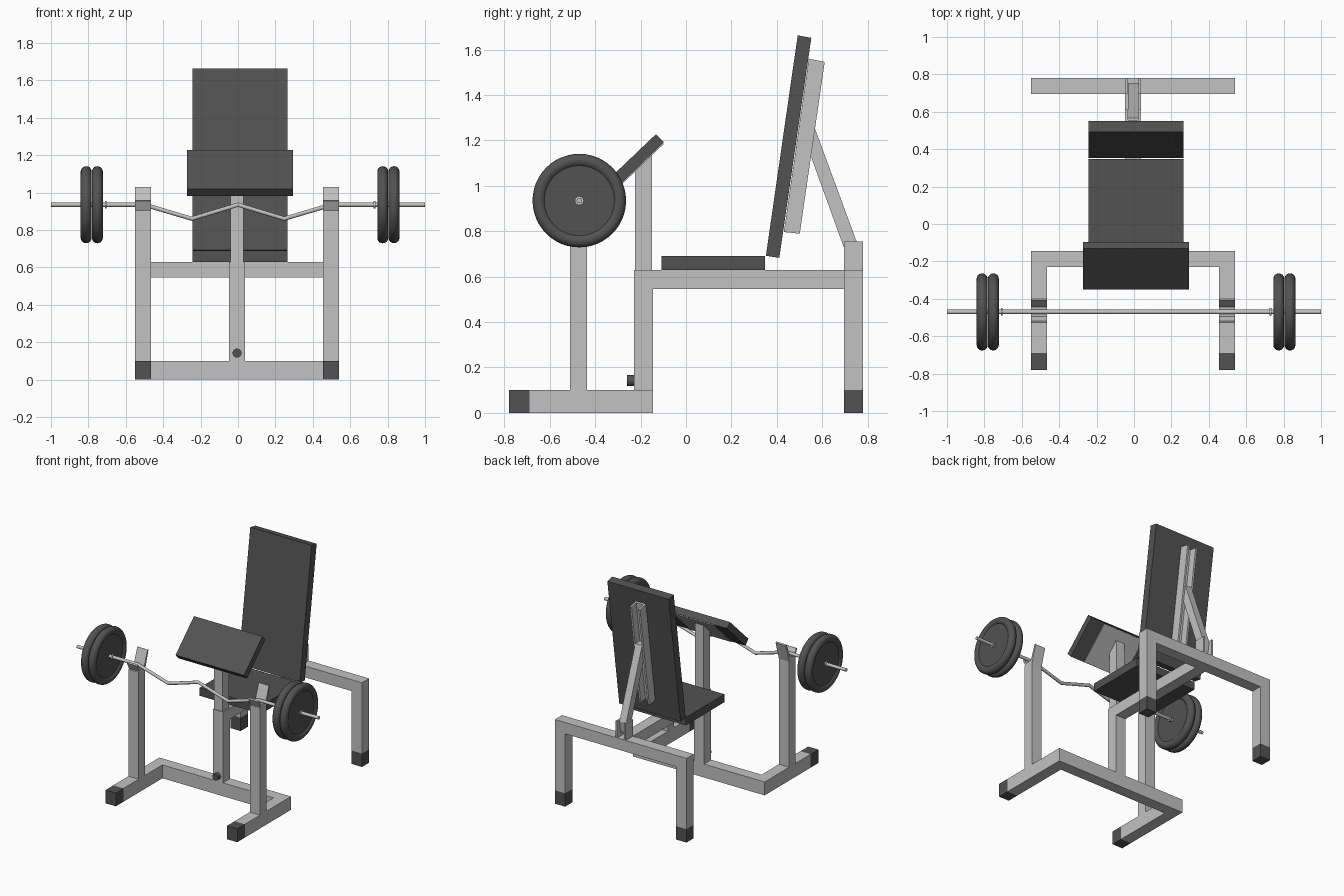
import bpy
import math
from mathutils import Vector

if "Cube" in bpy.data.objects:
    bpy.data.objects.remove(bpy.data.objects["Cube"], do_unlink=True)


def material(name, value):
    mat = bpy.data.materials.new(name)
    mat.use_nodes = True
    colour = (value, value, value, 1)
    mat.diffuse_color = colour
    mat.node_tree.nodes["Principled BSDF"].inputs["Base Color"].default_value = colour
    return mat


STEEL = material("light grey steel", 0.54)
DARK = material("dark grey padding", 0.085)


def add(name, verts, faces, mat):
    mesh = bpy.data.meshes.new(name)
    mesh.from_pydata(verts, [], faces)
    mesh.materials.append(mat)
    obj = bpy.data.objects.new(name, mesh)
    bpy.context.collection.objects.link(obj)
    return obj


def prism(name, profile, x0, x1, mat):
    """Extrude a side profile of (y, z) points from x0 to x1."""
    n = len(profile)
    area = sum(a[0] * b[1] - b[0] * a[1] for a, b in zip(profile, profile[1:] + profile[:1]))
    if area < 0:
        profile = profile[::-1]
    verts = [(x, y, z) for x in (x0, x1) for y, z in profile]
    faces = [tuple(reversed(range(n))), tuple(range(n, 2 * n))]
    faces += [(i, (i + 1) % n, n + (i + 1) % n, n + i) for i in range(n)]
    return add(name, verts, faces, mat)


def box(name, x, y, z, mat):
    return prism(name, [(y[0], z[0]), (y[1], z[0]), (y[1], z[1]), (y[0], z[1])], x[0], x[1], mat)


def lathe(name, profile, centre, mat, sides=48):
    """Spin a closed (x, radius) profile around the bar axis."""
    n = len(profile)
    verts = []
    for s in range(sides):
        a = 2 * math.pi * s / sides
        verts += [(centre[0] + x, centre[1] + r * math.cos(a), centre[2] + r * math.sin(a)) for x, r in profile]
    faces = [(s * n + i, s * n + i + 1, (s + 1) % sides * n + i + 1, (s + 1) % sides * n + i)
             for s in range(sides) for i in range(n - 1)]
    obj = add(name, verts, faces, mat)
    bpy.ops.object.select_all(action="DESELECT")
    obj.select_set(True)
    bpy.context.view_layer.objects.active = obj
    bpy.ops.object.shade_smooth_by_angle(angle=math.radians(40))
    return obj


# Frame measurements
MID = -0.005
OUT, INN, HALF = 0.545, 0.46, 0.042
FRONT_TUBE = (-0.23, -0.145)
REAR_TUBE = (0.695, 0.78)
RAIL_Z = (0.545, 0.63)
FOOT_Z = (0, 0.1)
CENTRE = (MID - HALF, MID + HALF)
PAD_X = (-0.243, 0.265)
BAR_Y, BAR_Z = -0.47, 0.935

# Feet, uprights, bar hooks and rear legs on both sides
for side, label in ((1, "left"), (-1, "right")):
    xs = sorted((MID + side * INN, MID + side * OUT))
    box(label + "_front_foot", xs, (-0.69, FRONT_TUBE[1]), FOOT_Z, STEEL)
    box(label + "_front_foot_cap", xs, (-0.78, -0.69), FOOT_Z, DARK)
    box(label + "_upright", xs, (-0.51, -0.435), (0.1, 0.9), STEEL)
    hook = [(-0.53, 0.955), (-0.505, 0.905), (-0.51, 0.89), (-0.435, 0.89), (-0.395, 1.025),
            (-0.405, 1.03), (-0.445, 0.922), (-0.495, 0.917), (-0.518, 0.96)]
    prism(label + "_bar_hook", hook, *xs, STEEL)
    box(label + "_rear_leg", xs, REAR_TUBE, (0.1, RAIL_Z[1]), STEEL)
    box(label + "_rear_leg_cap", xs, REAR_TUBE, FOOT_Z, DARK)

# Cross tubes, spine and centre post
inner = (MID - INN, MID + INN)
box("front_cross_tube", inner, FRONT_TUBE, FOOT_Z, STEEL)
box("rear_cross_tube", inner, REAR_TUBE, RAIL_Z, STEEL)
box("spine_tube", CENTRE, (FRONT_TUBE[1], REAR_TUBE[0]), RAIL_Z, STEEL)
box("centre_post", CENTRE, FRONT_TUBE, (0.1, RAIL_Z[1]), STEEL)
prism("arm_pad_post", [(-0.225, 0.63), (-0.15, 0.63), (-0.15, 1.143), (-0.225, 1.066)],
      MID - 0.035, MID + 0.035, STEEL)

# Height adjustment knob
bpy.ops.mesh.primitive_cylinder_add(vertices=16, radius=0.024, depth=0.03,
                                    location=(MID, -0.245, 0.142), rotation=(math.pi / 2, 0, 0))
knob = bpy.context.object
knob.name = "adjustment_knob"
knob.data.materials.append(DARK)
bpy.ops.object.shade_smooth_by_angle(angle=math.radians(40))

# Pads
box("seat_pad", PAD_X, (-0.107, 0.348), (0.63, 0.69), DARK)
prism("backrest_pad", [(0.352, 0.692), (0.411, 0.683), (0.552, 1.652), (0.492, 1.663)], *PAD_X, DARK)
prism("arm_pad", [(-0.315, 0.982), (-0.097, 1.193), (-0.132, 1.228), (-0.35, 1.02)], -0.272, 0.295, DARK)
prism("arm_pad_plate", [(-0.309, 0.981), (-0.098, 1.185), (-0.102, 1.189), (-0.313, 0.985)],
      -0.16, 0.18, STEEL)

# Backrest channel: two side plates and a floor against the pad
channel = [(0.431, 0.797), (0.501, 0.789), (0.611, 1.546), (0.541, 1.56)]
prism("channel_right_plate", channel, MID - HALF, MID - 0.028, STEEL)
prism("channel_left_plate", channel, MID + 0.028, MID + HALF, STEEL)
prism("channel_floor", [(0.431, 0.797), (0.446, 0.795), (0.556, 1.557), (0.541, 1.56)],
      MID - 0.028, MID + 0.028, STEEL)

# Backrest strut and its bracket on the rear tube
prism("backrest_strut", [(0.505, 1.255), (0.567, 1.255), (0.755, 0.745), (0.74, 0.66), (0.72, 0.66)],
      MID - 0.028, MID + 0.028, STEEL)
for x, label in ((MID - HALF, "right"), (MID + 0.029, "left")):
    box("strut_bracket_" + label, (x, x + 0.013), REAR_TUBE, (RAIL_Z[1], 0.755), STEEL)

# Cambered bar
curve = bpy.data.curves.new("bar_path", "CURVE")
curve.dimensions = "3D"
curve.bevel_depth = 0.012
curve.bevel_resolution = 3
curve.use_fill_caps = True
path = [(-1, 0), (-0.5, 0), (-0.247, -0.075), (0, 0), (0.247, -0.075), (0.5, 0), (1, 0)]
spline = curve.splines.new("POLY")
spline.points.add(len(path) - 1)
for point, (x, dz) in zip(spline.points, path):
    point.co = (x, BAR_Y, BAR_Z + dz, 1)
temp = bpy.data.objects.new("bar_path", curve)
bpy.context.collection.objects.link(temp)
bpy.context.view_layer.update()
bar_mesh = bpy.data.meshes.new_from_object(temp.evaluated_get(bpy.context.evaluated_depsgraph_get()))
bpy.data.objects.remove(temp, do_unlink=True)
bar_mesh.materials.clear()
bar_mesh.materials.append(STEEL)
bar = bpy.data.objects.new("curl_bar", bar_mesh)
bpy.context.collection.objects.link(bar)

# Weight plates with a rounded rim and a recessed disc, plus collars
RIM, TUBE, DISC = 0.177, 0.029, 0.018
start = math.asin(DISC / TUBE)
arc = [math.pi - start - (2 * math.pi - 2 * start) * i / 20 for i in range(21)]
rim = [(TUBE * math.sin(a), RIM + TUBE * math.cos(a)) for a in arc]
plate = [(DISC, 0.008)] + rim + [(-DISC, 0.008)]
collar = [(0.005, 0.008), (0.005, 0.02), (-0.005, 0.02), (-0.005, 0.008)]
for side, label in ((1, "left"), (-1, "right")):
    for reach, place in ((0.763, "inner"), (0.823, "outer")):
        lathe(label + "_" + place + "_weight_plate", plate, Vector((0.011 + side * reach, BAR_Y, BAR_Z)), DARK)
    for reach in (0.718, 0.845):
        lathe(label + "_collar", collar, Vector((0.011 + side * reach, BAR_Y, BAR_Z)), STEEL, 16)

# Make every surface face outwards
for obj in bpy.context.collection.objects:
    if obj.type == "MESH" and ("plate" in obj.name or "collar" in obj.name):
        bpy.ops.object.select_all(action="DESELECT")
        obj.select_set(True)
        bpy.context.view_layer.objects.active = obj
        bpy.ops.object.mode_set(mode="EDIT")
        bpy.ops.mesh.select_all(action="SELECT")
        bpy.ops.mesh.normals_make_consistent(inside=False)
        bpy.ops.object.mode_set(mode="OBJECT")
